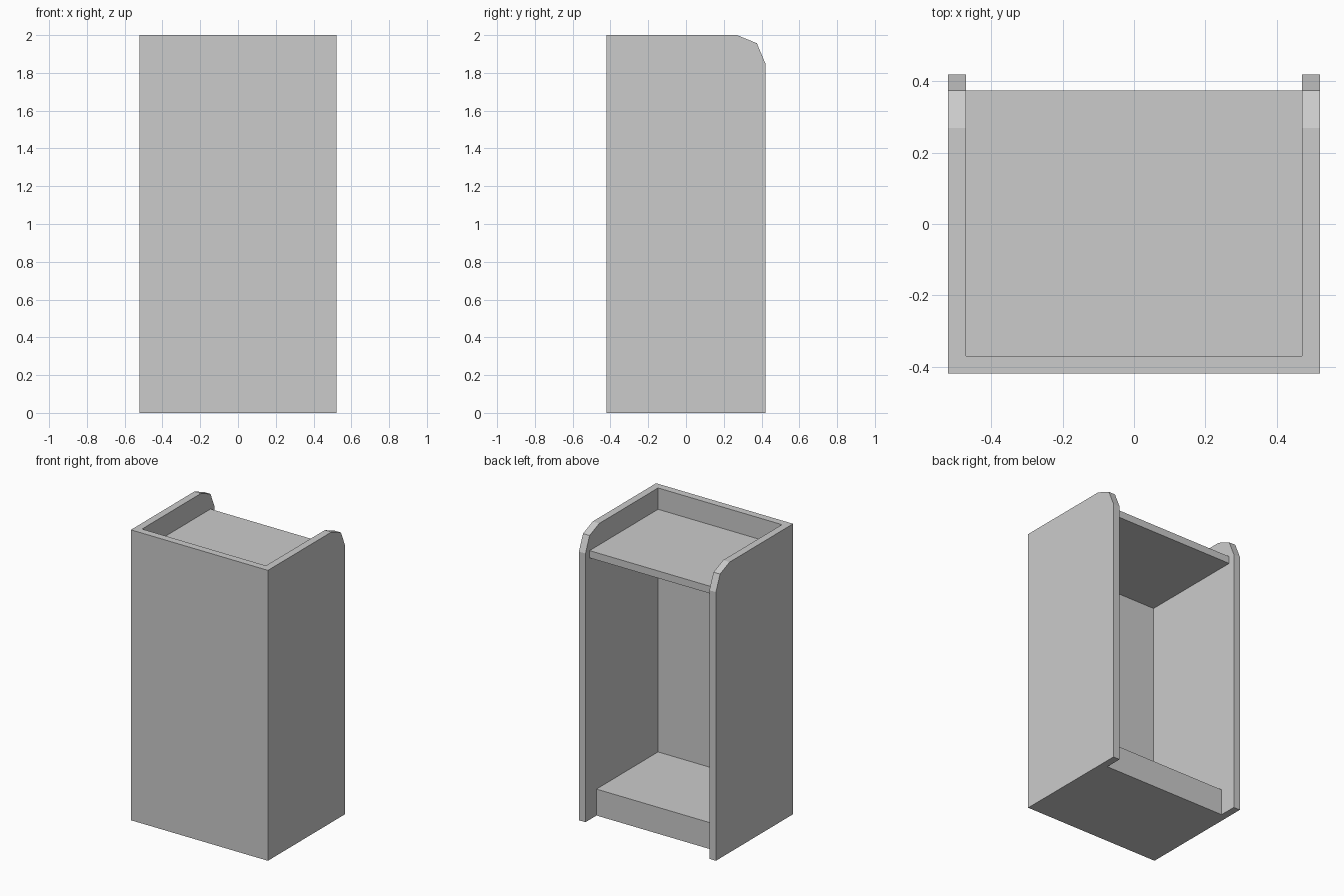
import bpy
import bmesh

cube = bpy.data.objects.get("Cube")
if cube:
    bpy.data.objects.remove(cube, do_unlink=True)

grey = bpy.data.materials.new("light grey")
grey.use_nodes = True
colour = (0.6, 0.6, 0.6, 1)
grey.diffuse_color = colour
grey.node_tree.nodes["Principled BSDF"].inputs["Base Color"].default_value = colour

HALF_W, HEIGHT, BOARD = 0.522, 2.0, 0.05
FRONT, BACK = -0.42, 0.42
INNER_W = HALF_W - BOARD
INNER_FRONT = FRONT + BOARD


def board(name, profile, x0, x1):
    """Extrude a side (y, z) profile from x0 to x1."""
    bm = bmesh.new()
    face = bm.faces.new([bm.verts.new((x0, y, z)) for y, z in profile])
    extruded = bmesh.ops.extrude_face_region(bm, geom=[face])
    moved = [v for v in extruded["geom"] if isinstance(v, bmesh.types.BMVert)]
    bmesh.ops.translate(bm, verts=moved, vec=(x1 - x0, 0, 0))
    bmesh.ops.recalc_face_normals(bm, faces=bm.faces)
    mesh = bpy.data.meshes.new(name)
    bm.to_mesh(mesh)
    bm.free()
    mesh.materials.append(grey)
    obj = bpy.data.objects.new(name, mesh)
    bpy.context.collection.objects.link(obj)
    return obj


def rect(y0, y1, z0, z1):
    return [(y0, z0), (y1, z0), (y1, z1), (y0, z1)]


# Side panels with a clipped upper back corner
side = [(FRONT, 0), (BACK, 0), (BACK, 1.85), (0.375, 1.957), (0.27, HEIGHT), (FRONT, HEIGHT)]
for name, sign in (("left_panel", 1), ("right_panel", -1)):
    board(name, side, sign * INNER_W, sign * HALF_W)

# Front panel between the sides, and its flush outer face
board("front_panel", rect(FRONT, INNER_FRONT, 0, HEIGHT), -INNER_W, INNER_W)

# Recessed top shelf and the solid plinth
board("top_shelf", rect(INNER_FRONT, 0.375, 1.803, 1.853), -INNER_W, INNER_W)
board("plinth", rect(INNER_FRONT, 0.30, 0, 0.182), -INNER_W, INNER_W)
